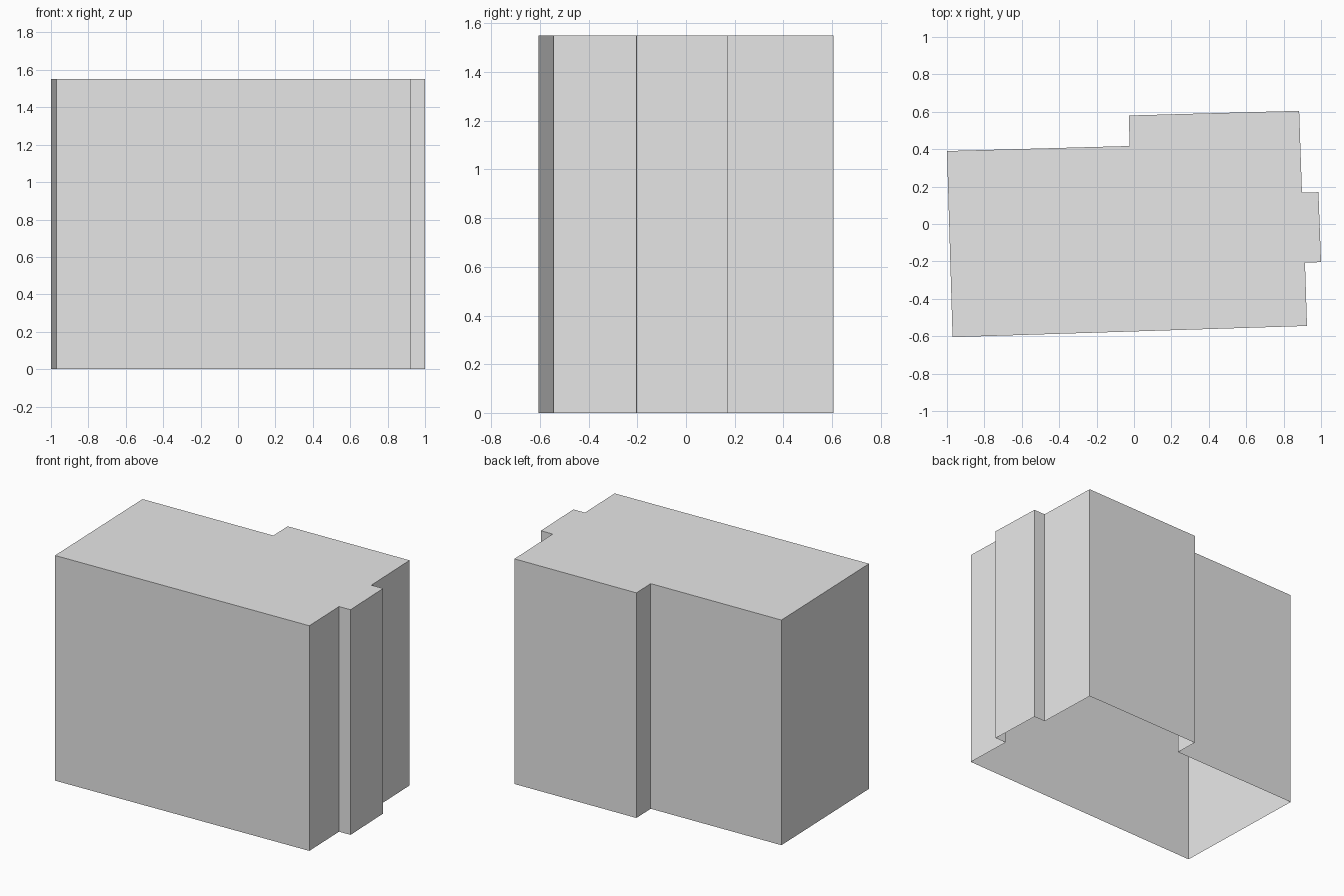
import bpy
import bmesh

cube = bpy.data.objects.get("Cube")
if cube:
    bpy.data.objects.remove(cube, do_unlink=True)

HEIGHT = 1.55

# Plain grey for the whole building
grey = bpy.data.materials.new("light_grey")
grey.use_nodes = True
colour = (0.8, 0.8, 0.8, 1.0)
grey.diffuse_color = colour
grey.node_tree.nodes["Principled BSDF"].inputs["Base Color"].default_value = colour

# Footprint, counter-clockwise from the front right-hand corner
footprint = [
    (-0.97, -0.605), (0.925, -0.545),                  # front wall
    (0.914, -0.206), (1.0, -0.204),                    # side bay
    (0.986, 0.17), (0.898, 0.168),
    (0.883, 0.605), (-0.028, 0.58),                    # rear wing
    (-0.023, 0.417), (-1.0, 0.39),                     # rear wall
]

# Flat roof with walls drawn down to the ground, open underneath
bm = bmesh.new()
roof = bm.faces.new([bm.verts.new((x, y, HEIGHT)) for x, y in footprint])
walls = bmesh.ops.extrude_edge_only(bm, edges=list(roof.edges))
for v in walls["geom"]:
    if isinstance(v, bmesh.types.BMVert):
        v.co.z = 0.0
bmesh.ops.recalc_face_normals(bm, faces=bm.faces)
bm.normal_update()
if roof.normal.z < 0:
    bmesh.ops.reverse_faces(bm, faces=bm.faces)

mesh = bpy.data.meshes.new("building_shell")
bm.to_mesh(mesh)
bm.free()
mesh.materials.append(grey)
building = bpy.data.objects.new("building_shell", mesh)
bpy.context.scene.collection.objects.link(building)
